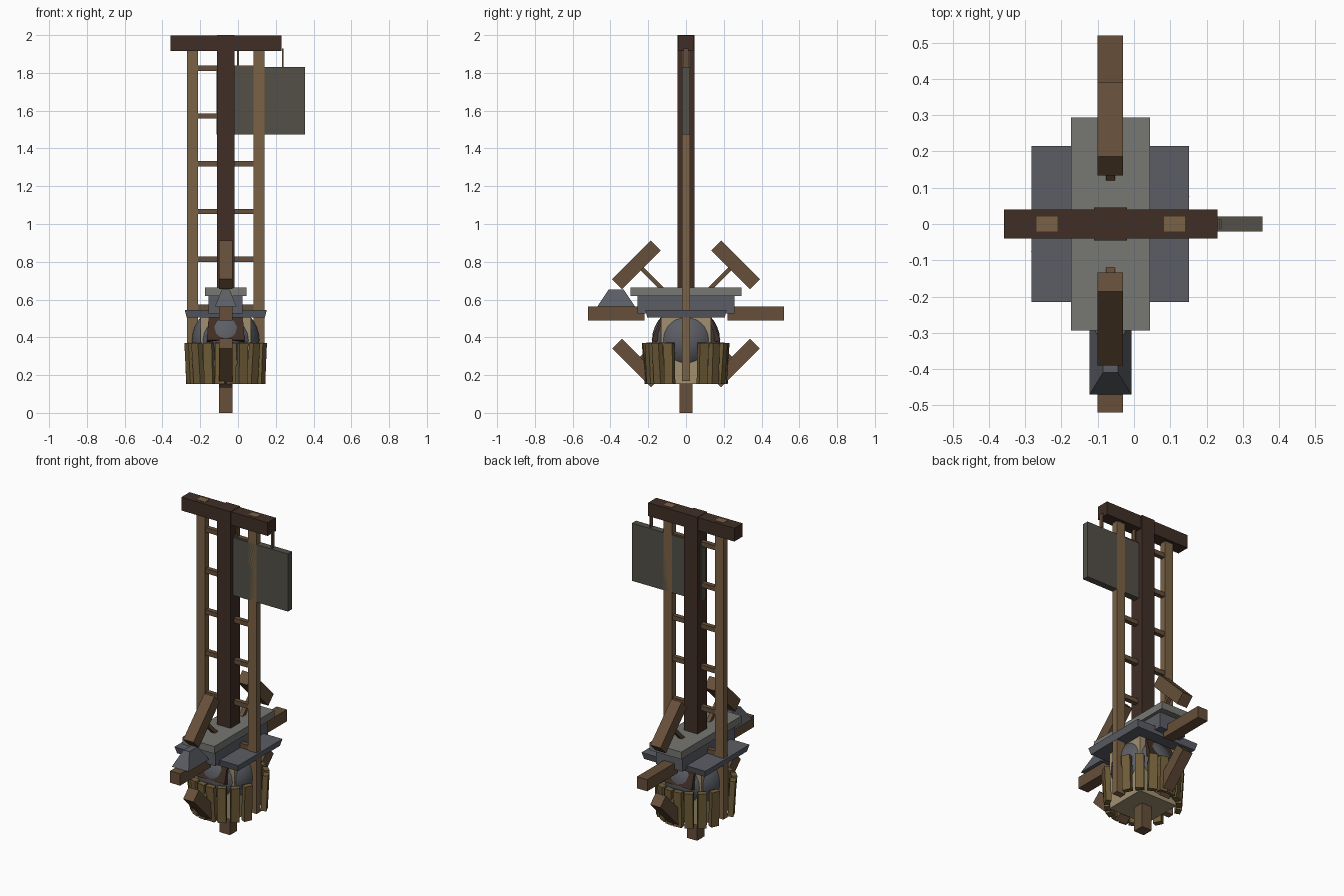
import bpy, bmesh, math, random
from mathutils import Vector, Matrix

if "Cube" in bpy.data.objects:
    bpy.data.objects.remove(bpy.data.objects["Cube"])

random.seed(4)
CX = -0.065  # x of the central axis


def mat(name, r, g, b):
    m = bpy.data.materials.new(name)
    m.diffuse_color = tuple((c / 255) ** 2.2 for c in (r, g, b)) + (1,)
    m.use_nodes = True
    m.node_tree.nodes["Principled BSDF"].inputs["Base Color"].default_value = m.diffuse_color
    return m


DARK = mat("dark_wood", 66, 50, 42)
POST = mat("post_wood", 122, 98, 70)
ARM = mat("arm_wood", 102, 80, 60)
STAVE = mat("stave_wood", 112, 94, 60)
TAN = mat("pale_wood", 158, 143, 112)
SLATE = mat("slate", 92, 94, 101)
STONE = mat("stone", 118, 119, 114)
SIGN = mat("sign_grey", 84, 81, 74)


def block(name, centre, size, material, taper=(1, 1), rot=None):
    """Box; taper scales the top face in x and y."""
    bm = bmesh.new()
    bmesh.ops.create_cube(bm, size=1)
    for v in bm.verts:
        if v.co.z > 0:
            v.co.x *= taper[0]
            v.co.y *= taper[1]
        v.co = Vector([a * b for a, b in zip(v.co, size)])
    m = Matrix.Translation(centre)
    if rot:
        m = m @ rot
    bm.transform(m)
    me = bpy.data.meshes.new(name)
    bm.to_mesh(me)
    bm.free()
    me.materials.append(material)
    ob = bpy.data.objects.new(name, me)
    bpy.context.collection.objects.link(ob)
    return ob


def span(name, x, y, z, material, **kw):
    """Box given by its limits on each axis."""
    lims = (x, y, z)
    return block(name, [(a + b) / 2 for a, b in lims], [b - a for a, b in lims], material, **kw)


def rx(deg):
    return Matrix.Rotation(math.radians(deg), 4, 'X')


# mast, crossbar and ladder
span("mast", (CX - .046, CX + .046), (-.046, .046), (.5, 2.0), DARK)
span("crossbar", (-.358, .23), (-.04, .04), (1.915, 1.997), DARK)
for x in (-.24, .112):
    span("ladder_post", (x - .029, x + .029), (-.02, .02), (.17, 1.999), POST)
for i in range(6):
    z = .56 + i * .253
    span("ladder_rung", (-.24, .112), (-.014, .014), (z - .014, z + .014), ARM)

# hanging sign
span("sign_board", (-.115, .355), (-.02, .02), (1.475, 1.83), SIGN)
for x in (.0, .238):
    span("sign_hanger", (x - .004, x + .004), (-.012, .012), (1.82, 1.93), ARM)

# stacked stone platform
span("top_slab", (CX - .109, CX + .109), (-.294, .294), (.62, .665), STONE)
span("platform_core", (CX - .09, CX + .09), (-.257, .257), (.525, .62), SLATE)
span("platform_flange", (CX - .207, CX + .207), (-.205, .205), (.505, .546), SLATE,
     taper=(1.05, 1.05))

# ball caught inside a pale box
bpy.ops.mesh.primitive_uv_sphere_add(segments=32, ring_count=16, radius=.18, location=(CX, 0, .385))
ball = bpy.context.object
ball.name = "ball"
ball.data.materials.append(SLATE)
bpy.ops.object.shade_smooth()
span("inner_box", (CX - .133, CX + .133), (-.133, .133), (.152, .51), TAN)

# flared dark boards under the platform
for s in (-1, 1):
    block("skirt_board", (CX, s * .142, .445), (.2, .03, .14), DARK, taper=(.9, 1), rot=rx(s * 22))

# ring of leaning staves
for base in (25, 45, 65, 82):
    for a in (base, 180 - base, 180 + base, 360 - base):
        t = math.radians(a)
        rot = Matrix.Rotation(t, 4, 'Z') @ Matrix.Rotation(math.radians(random.uniform(2, 5)), 4, 'Y')
        block("stave", (CX + .208 * math.cos(t), .208 * math.sin(t), .262),
              (.032, .05, .218), STAVE, rot=rot)

# radial arms and slanted paddles
span("bottom_arm", (CX - .035, CX + .035), (-.035, .035), (0, .3), ARM)
for s in (-1, 1):
    block("side_arm", (CX, s * .37, .526), (.07, .3, .072), ARM)
    block("upper_paddle", (CX, s * .262, .784), (.07, .29, .074), ARM, rot=rx(-45 * s))
    block("lower_paddle", (CX, s * .262, .264), (.07, .29, .074), ARM, rot=rx(45 * s))
    block("upper_strut", (CX, s * .17, .7), (.025, .19, .022), ARM, rot=rx(45 * s))
    block("lower_strut", (CX, s * .18, .345), (.025, .18, .022), ARM, rot=rx(-45 * s))

# small frustum resting on the front arm
block("front_frustum", (CX, -.37, .608), (.115, .2, .09), SLATE, taper=(.36, .4))
